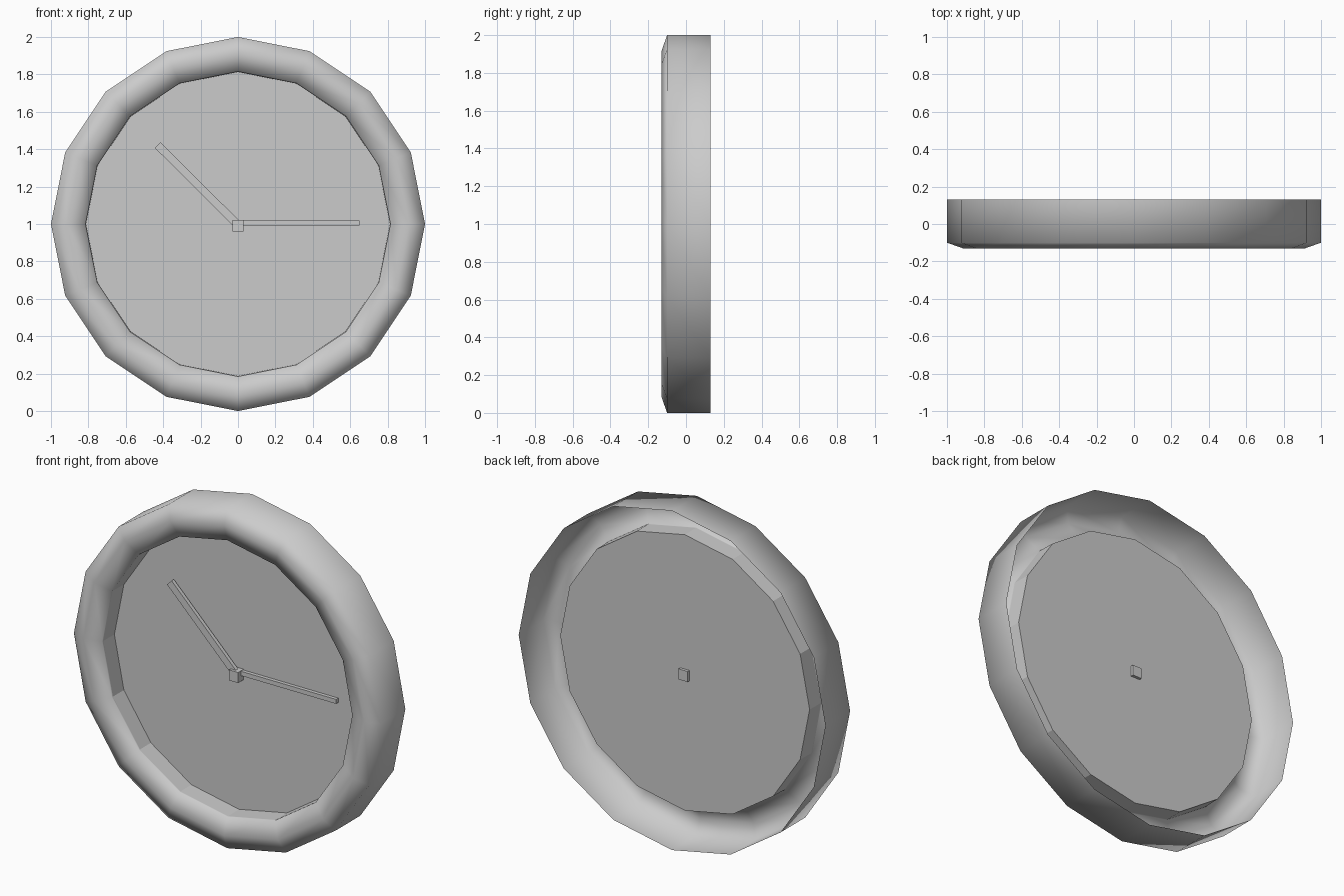
import bpy, bmesh, math
from mathutils import Matrix, Vector

if "Cube" in bpy.data.objects:
    bpy.data.objects.remove(bpy.data.objects["Cube"])

SIDES = 16
CENTER_Z = 1.0


def finish(name, bm, smooth=False):
    mesh = bpy.data.meshes.new(name)
    for f in bm.faces:
        f.smooth = smooth
    bm.to_mesh(mesh)
    bm.free()
    ob = bpy.data.objects.new(name, mesh)
    bpy.context.collection.objects.link(ob)
    return ob


def lathe(name, profile, smooth, cap=False):
    """Spin (radius, y) points around the clock axis, optionally capping the last loop."""
    bm = bmesh.new()
    loops = []
    for r, y in profile:
        loops.append([bm.verts.new((r * math.cos(2 * math.pi * i / SIDES), y,
                                    CENTER_Z + r * math.sin(2 * math.pi * i / SIDES)))
                      for i in range(SIDES)])
    for a, b in zip(loops, loops[1:]):
        for i in range(SIDES):
            j = (i + 1) % SIDES
            bm.faces.new((a[i], a[j], b[j], b[i]))
    if cap:
        bm.faces.new(loops[-1])
    return finish(name, bm, smooth)


def bar(name, start, end, width, y0, y1):
    """Box running from start to end in the x-z plane."""
    a, b = Vector((start[0], 0, start[1])), Vector((end[0], 0, end[1]))
    d = b - a
    mid = (a + b) / 2
    mid.y = (y0 + y1) / 2
    bm = bmesh.new()
    bmesh.ops.create_cube(bm, size=1)
    bmesh.ops.transform(bm, verts=bm.verts, matrix=Matrix.Translation(mid)
                        @ Matrix.Rotation(-math.atan2(d.z, d.x), 4, 'Y')
                        @ Matrix.Diagonal((d.length, y1 - y0, width, 1)))
    return finish(name, bm)


# Rim: open-backed shell with a ridged front
lathe("rim", [(1.0, 0.13), (1.0, -0.10), (0.915, -0.13),
              (0.815, -0.10), (0.815, -0.09)], True)

# Dial: recessed flat-shaded dish
lathe("dial", [(0.815, -0.09), (0.813, 0.01)], False, cap=True)

# Hands and hub
bar("minute_hand", (0.0, 1.005), (0.65, 1.005), 0.026, -0.015, 0.006)
bar("hour_hand", (-0.005, 1.0), (-0.43, 1.422), 0.042, -0.026, -0.004)
bar("hub", (-0.03, 0.99), (0.03, 0.99), 0.062, -0.042, 0.027)
